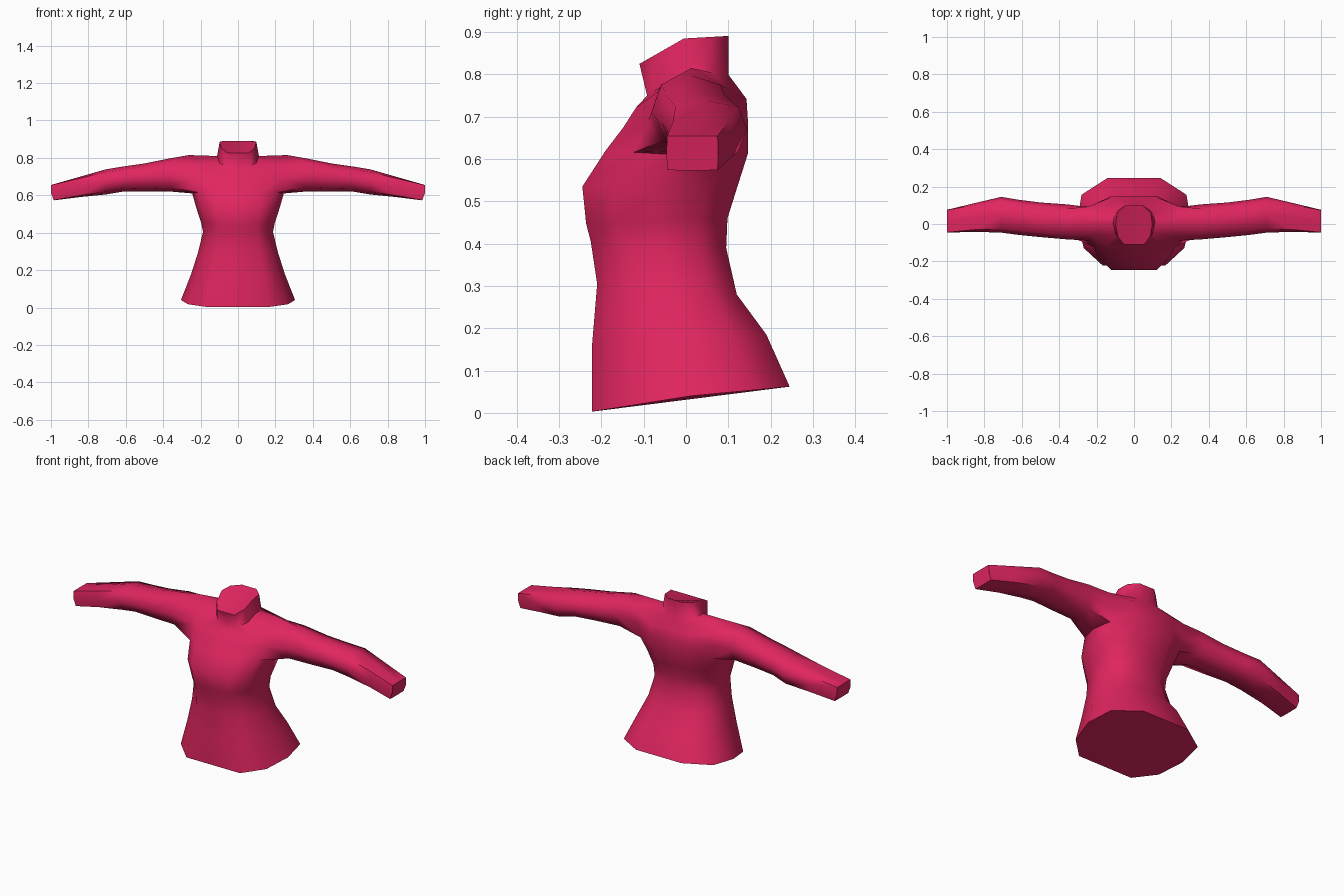
import bpy, bmesh

cube = bpy.data.objects.get("Cube")
if cube:
    bpy.data.objects.remove(cube, do_unlink=True)

# One flat colour for the whole garment
cloth = bpy.data.materials.new("raspberry_cloth")
cloth.use_nodes = True
colour = (0.75, 0.019, 0.115, 1)
cloth.diffuse_color = colour
cloth.node_tree.nodes["Principled BSDF"].inputs["Base Color"].default_value = colour

# Half cross-section of the torso, front centre round the side to back centre
SECTION = [(0, -1), (.55, -1), (.88, -.6), (1, 0), (.92, .62), (.47, 1), (0, 1)]

# Torso levels: half width, front y, back y, front z, side z, back z
LEVELS = [
    (.305, -.222, .245, .003, .040, .062),   # hem
    (.250, -.222, .190, .160, .180, .185),   # hips
    (.212, -.210, .120, .305, .300, .280),
    (.187, -.225, .095, .405, .405, .390),   # waist
    (.196, -.236, .098, .447, .450, .460),   # under bust
    (.222, -.245, .120, .535, .530, .530),   # bust
    (.245, -.190, .147, .620, .610, .615),   # underarm
    (.265, -.148, .147, .675, .715, .680),   # middle of armhole
    (.262, -.118, .143, .722, .815, .742),   # shoulder
    (.112, -.092, .100, .750, .810, .800),   # neck base
    (.098, -.110, .100, .825, .885, .891),   # collar
]
UNDERARM = 6

# Sleeve stations: x, front y, back y, bottom z, top z, corner fullness
SLEEVE = [
    (.36, -.082, .105, .620, .798, .75),
    (.50, -.070, .115, .620, .770, .75),
    (.62, -.058, .130, .619, .753, .75),
    (.71, -.046, .145, .604, .738, .78),
    (.85, -.042, .112, .590, .698, .85),
    (1.0, -.046, .076, .573, .655, .98),
]


def torso_ring(bm, hw, yf, yb, zf, zs, zb):
    ring = []
    for fx, fy in SECTION:
        y = (yf + yb) / 2 + fy * (yb - yf) / 2
        z = zs + abs(fy) * ((zf if fy < 0 else zb) - zs)
        ring.append(bm.verts.new((fx * hw, y, z)))
    return ring


def sleeve_ring(bm, x, yf, yb, z0, z1, k):
    # Starts underneath and goes by the back, the top and the front
    pts = [(0, -1), (k, -k), (1, 0), (k, k), (0, 1), (-k, k), (-1, 0), (-k, -k)]
    return [bm.verts.new((x - (.015 if x == 1.0 and b < 0 else 0),
                          (yf + yb) / 2 + a * (yb - yf) / 2,
                          (z0 + z1) / 2 + b * (z1 - z0) / 2)) for a, b in pts]


def bridge(bm, low, high, skip=(), closed=False):
    n = len(low)
    for i in range(n if closed else n - 1):
        if i not in skip:
            j = (i + 1) % n
            bm.faces.new((low[i], low[j], high[j], high[i]))


bm = bmesh.new()

# Torso, with an armhole left open at the side
rings = [torso_ring(bm, *level) for level in LEVELS]
for n in range(len(rings) - 1):
    hole = (2, 3) if n in (UNDERARM, UNDERARM + 1) else ()
    bridge(bm, rings[n], rings[n + 1], hole)
bm.faces.new(rings[0][::-1])
bm.faces.new(rings[-1])

# Sleeve grown out of the armhole
a, b, c = rings[UNDERARM:UNDERARM + 3]
previous = [a[3], a[4], b[4], c[4], c[3], c[2], b[2], a[2]]
for station in SLEEVE:
    ring = sleeve_ring(bm, *station)
    bridge(bm, previous, ring, closed=True)
    previous = ring
bm.faces.new(previous)
bmesh.ops.delete(bm, geom=[v for v in bm.verts if not v.link_faces], context='VERTS')

mesh = bpy.data.meshes.new("long_sleeved_top")
bm.to_mesh(mesh)
bm.free()
mesh.materials.append(cloth)
top = bpy.data.objects.new("long_sleeved_top", mesh)
bpy.context.collection.objects.link(top)

# Mirror to the other side and smooth
bpy.ops.object.select_all(action='DESELECT')
top.select_set(True)
bpy.context.view_layer.objects.active = top
mirror = top.modifiers.new("mirror", 'MIRROR')
mirror.use_clip = True
bpy.ops.object.modifier_apply(modifier=mirror.name)
bpy.ops.object.shade_smooth_by_angle(angle=1.05)
